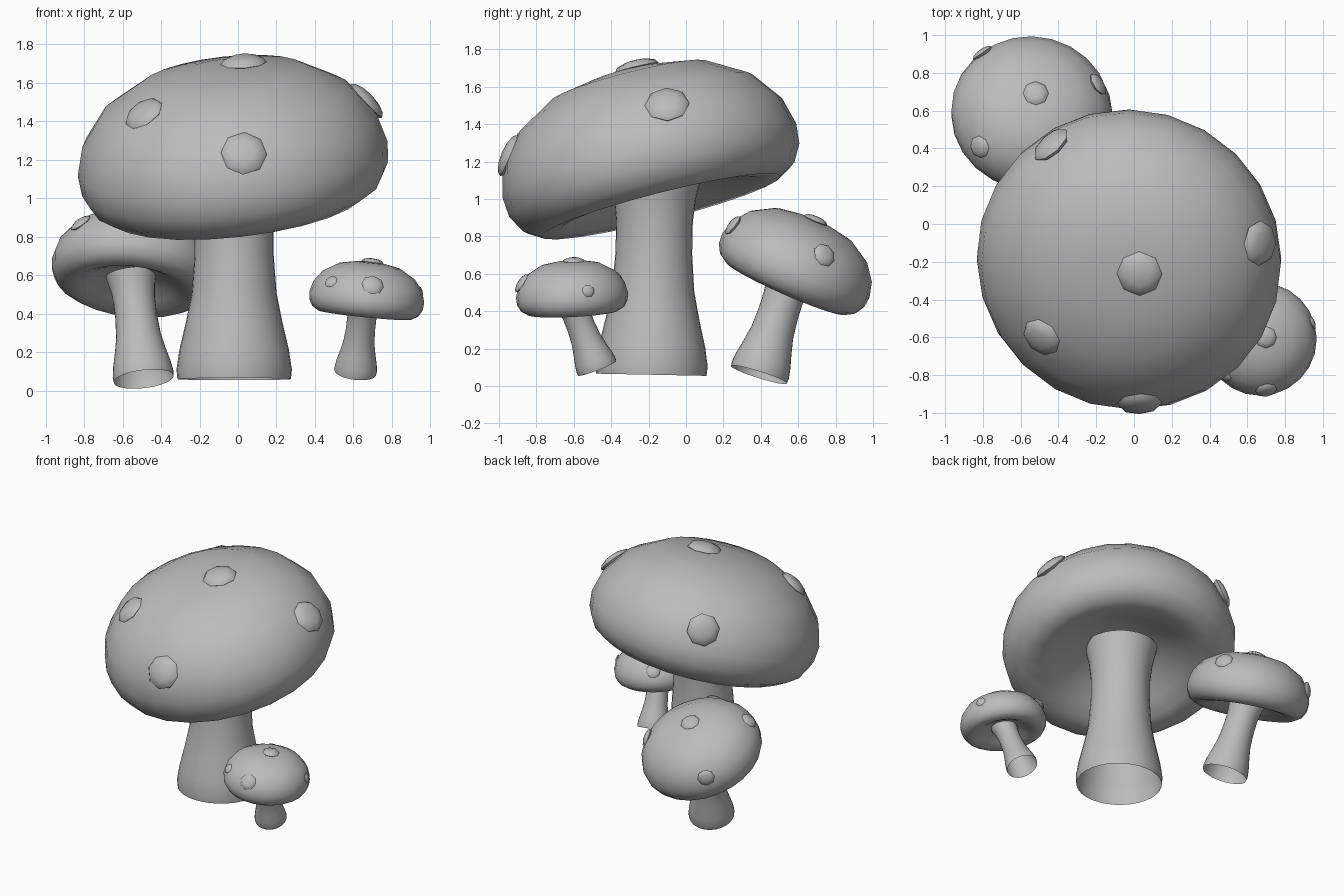
import bpy, bmesh, math
from mathutils import Matrix, Vector
from mathutils.bvhtree import BVHTree

if "Cube" in bpy.data.objects:
    bpy.data.objects.remove(bpy.data.objects["Cube"])

grey = bpy.data.materials.new("plain_grey")
grey.use_nodes = True
COLOUR = (0.5, 0.5, 0.5, 1)
grey.diffuse_color = COLOUR
grey.node_tree.nodes["Principled BSDF"].inputs["Base Color"].default_value = COLOUR

# Half profiles (radius, height) at full size
CAP = [(0, .17), (.2, .165), (.32, .13), (.44, .06), (.55, .01), (.66, -.005),
       (.75, .05), (.8, .14), (.81, .25), (.77, .4), (.65, .56), (.43, .69),
       (.2, .735), (0, .745)]
STEM = [(.295, 0), (.3, .05), (.285, .15), (.25, .3), (.22, .45), (.205, .65),
        (.205, .82), (.22, .95), (.25, 1.08)]


def placement(origin, axis, scale):
    """Matrix that stands a part on origin, pointing along axis."""
    turn = Vector((0, 0, 1)).rotation_difference(Vector(axis)).to_matrix().to_4x4()
    return Matrix.Translation(origin) @ turn @ Matrix.Scale(scale, 4)


def finish(bm, name, angle):
    mesh = bpy.data.meshes.new(name)
    bm.to_mesh(mesh)
    mesh.materials.append(grey)
    obj = bpy.data.objects.new(name, mesh)
    bpy.context.collection.objects.link(obj)
    bpy.ops.object.select_all(action="DESELECT")
    obj.select_set(True)
    bpy.context.view_layer.objects.active = obj
    bpy.ops.object.shade_smooth_by_angle(angle=math.radians(angle))
    return obj


def lathe(profile, matrix, sides):
    """Spin a half profile around its upright axis."""
    bm = bmesh.new()
    verts = [bm.verts.new((r, 0, h)) for r, h in profile]
    edges = [bm.edges.new(pair) for pair in zip(verts, verts[1:])]
    bmesh.ops.spin(bm, geom=verts + edges, cent=(0, 0, 0), axis=(0, 0, 1),
                   angle=math.tau, steps=sides)
    bmesh.ops.remove_doubles(bm, verts=bm.verts, dist=1e-4)
    bmesh.ops.recalc_face_normals(bm, faces=bm.faces)
    bm.transform(matrix)
    return bm


def mushroom(name, scale, base, stem_axis, rim, cap_axis, spots):
    # Stem, open at the foot
    bm = lathe(STEM, placement(base, stem_axis, scale), 32)
    # The open shell must face outwards
    centre = Vector(base)
    axis = Vector(stem_axis).normalized()
    face = next(iter(bm.faces))
    bm.normal_update()
    offset = face.calc_center_median() - centre
    if (offset - axis * offset.dot(axis)).dot(face.normal) < 0:
        bmesh.ops.reverse_faces(bm, faces=bm.faces)
    finish(bm, name + "_stem", 60)
    bm.free()

    # Cap with a hollow underside
    bm = lathe(CAP, placement(rim, cap_axis, scale), 24)
    bm.normal_update()
    tree = BVHTree.FromBMesh(bm)
    finish(bm, name + "_cap", 60)
    bm.free()

    # Flattened spots sitting on the cap surface
    for i, (x, y, z, radius) in enumerate(spots, 1):
        point, normal, _, _ = tree.find_nearest(Vector((x, y, z)))
        bm = bmesh.new()
        bmesh.ops.create_uvsphere(bm, u_segments=8, v_segments=6, radius=1)
        bm.transform(placement(point, normal, radius) @ Matrix.Diagonal((1, 1, .35, 1)))
        finish(bm, f"{name}_spot_{i}", 60)
        bm.free()


mushroom("large", 1, (-.02, -.185, .06), (0, .02, 1), (0, -.135, .965), (-.11, -.245, .963),
         [(.03, -.94, 1.23, .12), (-.49, -.6, 1.44, .11), (.03, -.26, 1.69, .12),
          (.65, -.1, 1.49, .12), (-.43, .41, 1.46, .115)])

mushroom("small", .37, (.61, -.475, .095), (.11, -.36, .93), (.66, -.605, .395), (.1, -.05, .99),
         [(.7, -.88, .55, .058), (.48, -.81, .57, .036), (.7, -.6, .68, .058),
          (.95, -.52, .51, .035), (.53, -.36, .6, .05)])

mushroom("medium", .53, (-.49, .39, .06), (-.115, .3, .95), (-.553, .535, .525), (.1, .4, .91),
         [(-.52, .69, .88, .068), (-.82, .93, .62, .06), (-.19, .74, .7, .065),
          (-.81, .41, .86, .06), (-.42, .25, .86, .062)])
